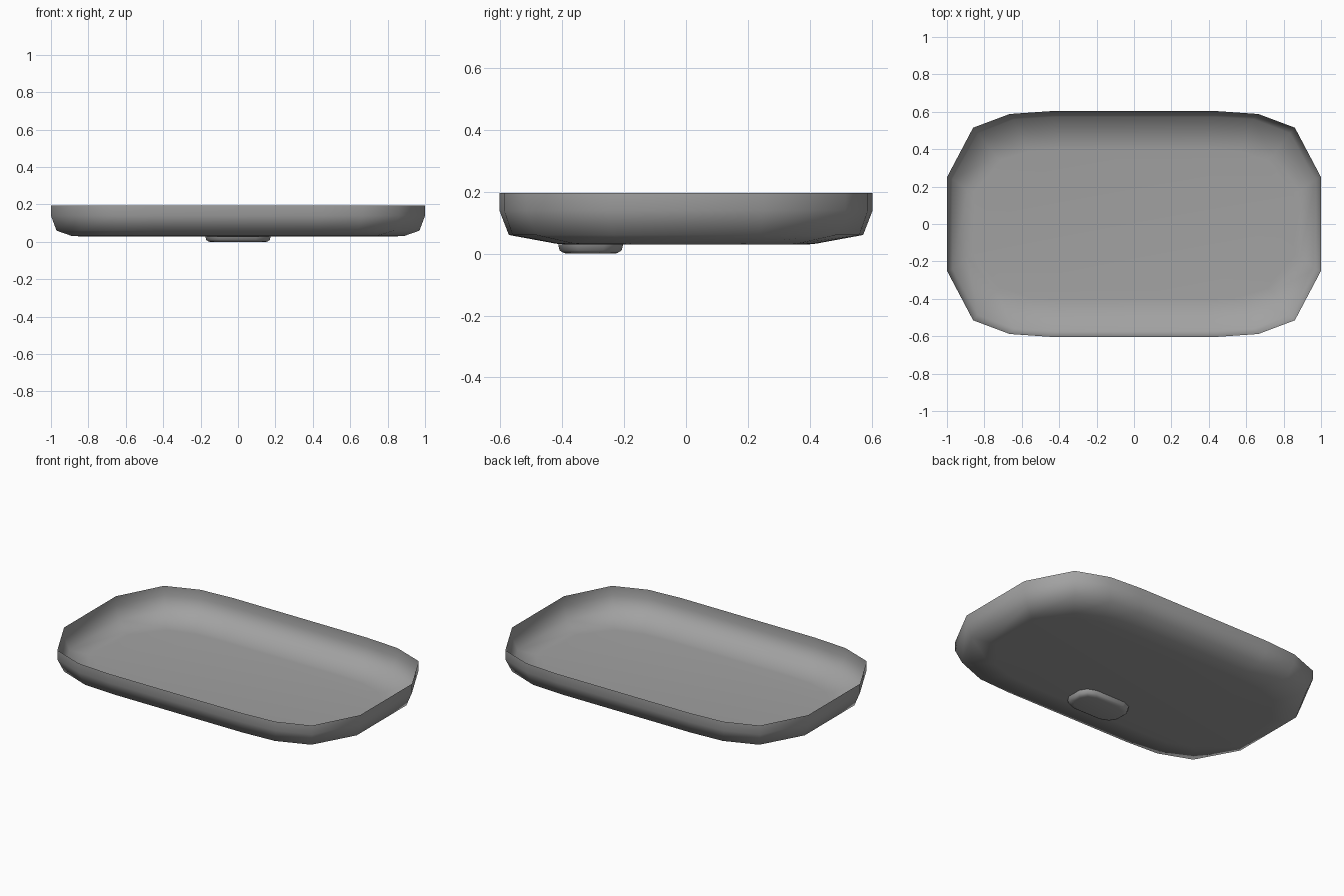
import bpy
import bmesh

if "Cube" in bpy.data.objects:
    bpy.data.objects.remove(bpy.data.objects["Cube"])

# One plain grey for the whole model
grey = bpy.data.materials.new("mid_grey")
grey.use_nodes = True
colour = (0.36, 0.36, 0.36, 1)
grey.diffuse_color = colour
grey.node_tree.nodes["Principled BSDF"].inputs["Base Color"].default_value = colour


def mirror_outline(corner):
    """Turn one corner, listed from +x towards +y, into a closed outline."""
    right = [(x, -y) for x, y in reversed(corner)] + corner
    return right + [(-x, -y) for x, y in right]


def make_shell(name, rings):
    """Loft rings (height, corner points) from the open rim to a closed floor."""
    bm = bmesh.new()
    loops = [[bm.verts.new((x, y, z)) for x, y in mirror_outline(c)] for z, c in rings]
    for upper, lower in zip(loops, loops[1:]):
        n = len(upper)
        for i in range(n):
            j = (i + 1) % n
            bm.faces.new((upper[j], upper[i], lower[i], lower[j]))
    bm.faces.new(list(reversed(loops[-1])))
    for face in bm.faces:
        face.smooth = True
    mesh = bpy.data.meshes.new(name)
    bm.to_mesh(mesh)
    bm.free()
    mesh.materials.append(grey)
    obj = bpy.data.objects.new(name, mesh)
    bpy.context.collection.objects.link(obj)
    return obj


# Thin open dish with curved lower walls
rim = [(1, 0.25), (0.86, 0.515), (0.665, 0.588), (0.45, 0.603)]
wall = [(0.97, 0.24), (0.835, 0.485), (0.64, 0.56), (0.43, 0.572)]
floor = [(0.89, 0.18), (0.74, 0.36), (0.58, 0.41), (0.4, 0.42)]
inner = [(x * 0.96, y * 0.95) for x, y in floor]
make_shell("dish", [(0.195, rim), (0.14, rim), (0.06, wall), (0.032, floor), (0.03, inner)])

# Small rounded foot under the front
pad = [(0.175, 0.045), (0.15, 0.085), (0.1, 0.105)]


def shrink(d):
    return [(x - d, y - d) for x, y in pad]


foot = make_shell("foot", [(0.03, pad), (0.01, shrink(0.005)),
                           (0.002, shrink(0.018)), (0, shrink(0.026))])
foot.location.y = -0.308
